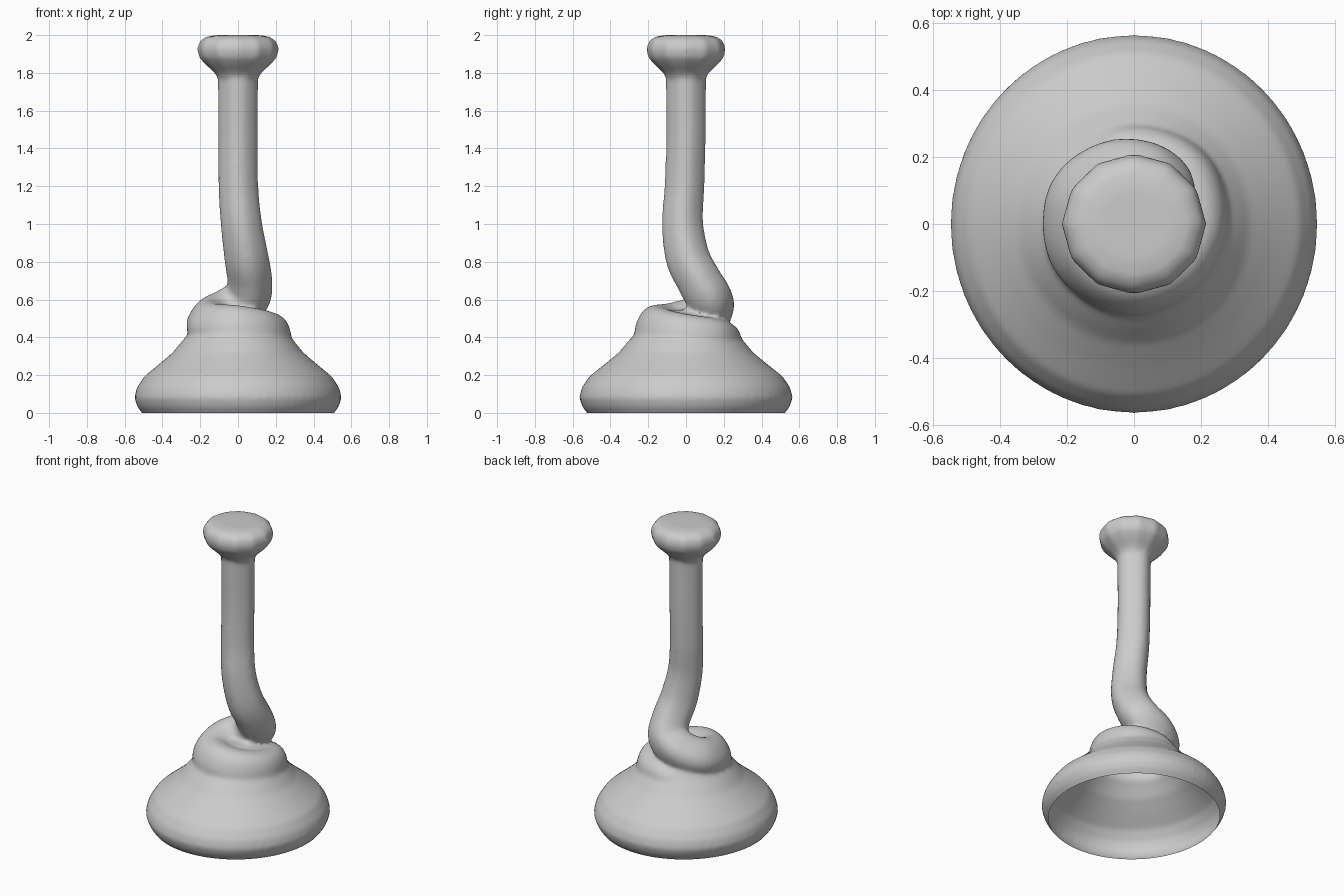
import bpy, bmesh, math
from mathutils import Vector

cube = bpy.data.objects.get("Cube")
if cube:
    bpy.data.objects.remove(cube, do_unlink=True)

grey = bpy.data.materials.new("mid grey")
grey.use_nodes = True
grey.diffuse_color = (0.6, 0.6, 0.6, 1)
grey.node_tree.nodes["Principled BSDF"].inputs["Base Color"].default_value = (0.6, 0.6, 0.6, 1)


def bridge(bm, rings):
    """Skin a row of rings and close both ends."""
    n = len(rings[0])
    for lo, hi in zip(rings, rings[1:]):
        for i in range(n):
            bm.faces.new((lo[i], lo[(i + 1) % n], hi[(i + 1) % n], hi[i]))
    bm.faces.new(rings[0][::-1])
    bm.faces.new(rings[-1])


def lathe(bm, profile, sides, sx, sy):
    """Turn (radius, z) points round z."""
    rings = []
    for r, z in profile:
        rings.append([bm.verts.new((r * sx * math.cos(a), r * sy * math.sin(a), z))
                      for a in (2 * math.pi * i / sides for i in range(sides))])
    bridge(bm, rings)


def sweep(bm, path, sides=24, steps=8):
    """Slightly squared tube along a smooth path of (x, y, z, radius) points."""
    pts = [Vector(p) for p in path]
    pts = [2 * pts[0] - pts[1]] + pts + [2 * pts[-1] - pts[-2]]
    line = []
    for a, b, c, d in zip(pts, pts[1:], pts[2:], pts[3:]):
        for k in range(steps):
            t = k / steps
            line.append(b + (c - a) * (t / 2) + (a * 2 - b * 5 + c * 4 - d) * (t * t / 2)
                        + (b * 3 - a - c * 3 + d) * (t ** 3 / 2))
    line.append(pts[-2])
    rings, side = [], Vector((1, 0, 0))
    for i, p in enumerate(line):
        way = (line[min(i + 1, len(line) - 1)] - line[max(i - 1, 0)]).xyz.normalized()
        side = (side - way * side.dot(way)).normalized()
        up = way.cross(side)
        ring = []
        for j in range(sides):
            a = 2 * math.pi * j / sides
            r = p.w * (0.965 + 0.035 * math.cos(4 * a))
            ring.append(bm.verts.new(p.xyz + r * (side * math.cos(a) + up * math.sin(a))))
        rings.append(ring)
    bridge(bm, rings)


bm = bmesh.new()

# Bell, from below the ground up to the crown
bell = [(0.47, -0.06), (0.508, 0), (0.532, 0.03), (0.549, 0.08),
        (0.535, 0.135), (0.495, 0.195), (0.415, 0.26), (0.345, 0.32), (0.305, 0.37),
        (0.27, 0.41), (0.245, 0.45), (0.19, 0.5), (0.08, 0.545)]
lathe(bm, bell, 64, 1.0, 1.03)

# Handle that bends down to the back and coils round the crown
handle = [(0, 0, 1.9, 0.11), (0, 0, 1.7, 0.107), (0, 0, 1.45, 0.105),
          (0.002, -0.008, 1.2, 0.106), (0.018, -0.018, 1.0, 0.11), (0.045, 0.01, 0.82, 0.118),
          (0.062, 0.07, 0.7, 0.12), (0.045, 0.122, 0.605, 0.125), (-0.05, 0.13, 0.54, 0.125),
          (-0.135, 0.06, 0.49, 0.13), (-0.13, -0.07, 0.455, 0.13), (-0.02, -0.145, 0.445, 0.13),
          (0.1, -0.11, 0.425, 0.13), (0.165, 0, 0.405, 0.125), (0.13, 0.13, 0.385, 0.125),
          (0, 0.18, 0.36, 0.125), (-0.12, 0.13, 0.32, 0.125)]
sweep(bm, handle)

# Knob on the end of the handle
knob = [(0.1, 1.76), (0.125, 1.8), (0.175, 1.845), (0.207, 1.88), (0.218, 1.925),
        (0.207, 1.965), (0.175, 1.99), (0.12, 2.0)]
lathe(bm, knob, 12, 1.0, 0.97)

bmesh.ops.recalc_face_normals(bm, faces=bm.faces)
mesh = bpy.data.meshes.new("plunger")
bm.to_mesh(mesh)
bm.free()
plunger = bpy.data.objects.new("plunger", mesh)
bpy.context.collection.objects.link(plunger)
mesh.materials.append(grey)

# Melt the parts into one soft skin
remesh = plunger.modifiers.new("skin", 'REMESH')
remesh.mode = 'VOXEL'
remesh.voxel_size = 0.012
remesh.use_smooth_shade = True
soften = plunger.modifiers.new("soften", 'SMOOTH')
soften.factor = 0.5
soften.iterations = 10

bpy.context.view_layer.objects.active = plunger
plunger.select_set(True)
for name in ("skin", "soften"):
    bpy.ops.object.modifier_apply(modifier=name)

# Trim the skin at the ground, leaving the bell open and hollow
bm = bmesh.new()
bm.from_mesh(plunger.data)
bmesh.ops.bisect_plane(bm, geom=bm.verts[:] + bm.edges[:] + bm.faces[:],
                       plane_co=(0, 0, 0), plane_no=(0, 0, 1), clear_inner=True)
bm.to_mesh(plunger.data)
bm.free()
bpy.ops.object.shade_smooth_by_angle(angle=math.radians(50))
